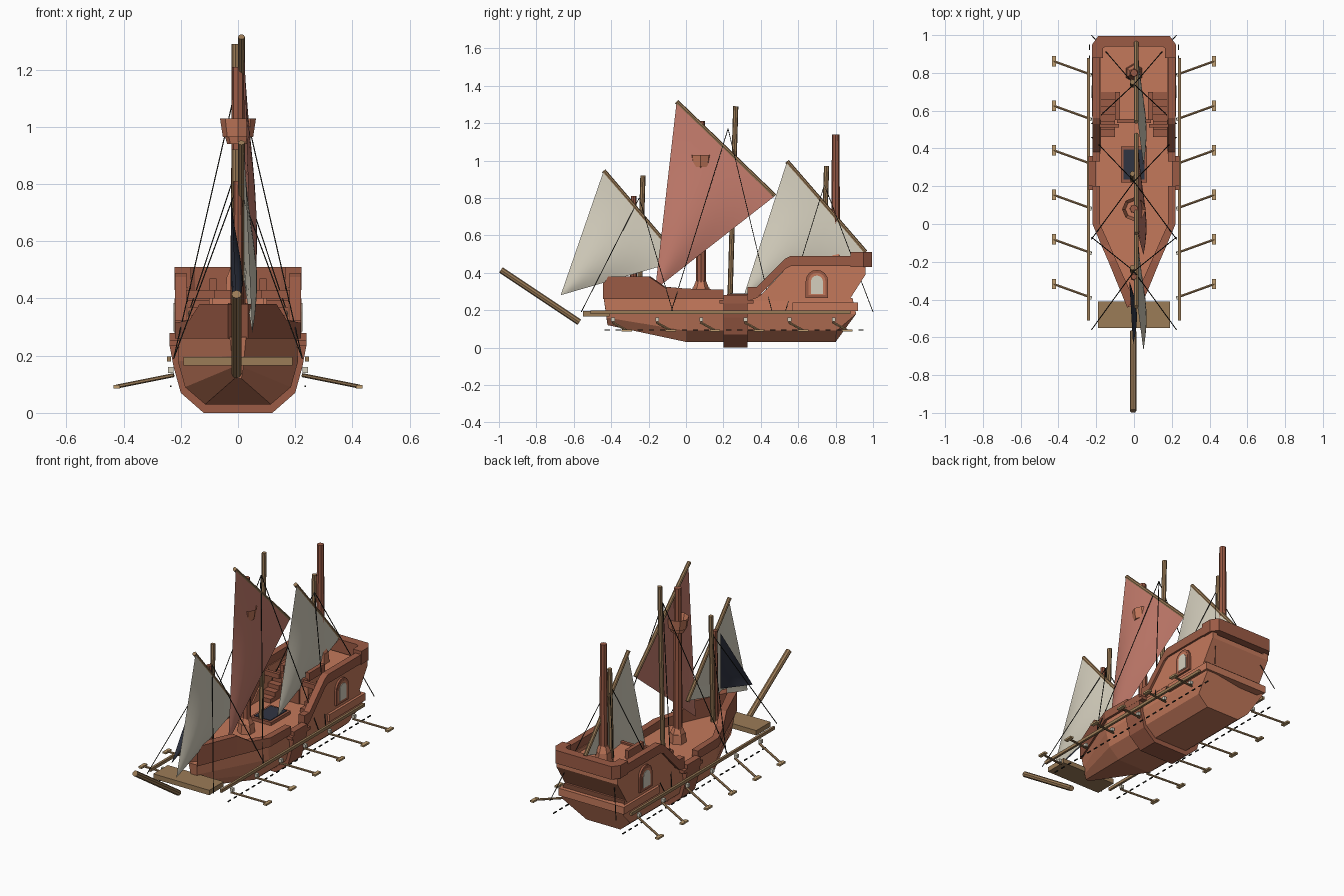
import bpy, bmesh, math
from mathutils import Vector

cube = bpy.data.objects.get("Cube")
if cube:
    bpy.data.objects.remove(cube, do_unlink=True)


def material(name, rgb):
    m = bpy.data.materials.new(name)
    m.use_nodes = True
    m.diffuse_color = (*rgb, 1)
    m.node_tree.nodes["Principled BSDF"].inputs["Base Color"].default_value = (*rgb, 1)
    return m


PLANK = material("orange planking", (.55, .19, .105))
TRIM = material("dark red wood", (.33, .105, .06))
SPAR = material("brown spar wood", (.33, .2, .095))
BLADE = material("pale wood", (.52, .34, .16))
CREAM = material("cream cloth", (.66, .62, .51))
RED = material("salmon cloth", (.55, .2, .15))
NAVY = material("dark navy", (.03, .035, .055))
ROPE = material("black rope", (.02, .02, .015))


def finish(name, bm, mat, mirror=False, smooth=False):
    bmesh.ops.recalc_face_normals(bm, faces=bm.faces)
    me = bpy.data.meshes.new(name)
    bm.to_mesh(me)
    bm.free()
    me.materials.append(mat)
    ob = bpy.data.objects.new(name, me)
    bpy.context.collection.objects.link(ob)
    if smooth:
        me.shade_smooth()
    if mirror:
        ob.modifiers.new("mirror", 'MIRROR').use_clip = True
    return ob


def loft(name, rings, mat, mirror=False):
    """Skin closed rings of points and cap both ends."""
    bm = bmesh.new()
    vs = [[bm.verts.new(p) for p in r] for r in rings]
    n = len(rings[0])
    for a, b in zip(vs, vs[1:]):
        for i in range(n):
            bm.faces.new((a[i], a[(i + 1) % n], b[(i + 1) % n], b[i]))
    bm.faces.new(vs[0])
    bm.faces.new(vs[-1][::-1])
    return finish(name, bm, mat, mirror)


def slab(name, profile, x0, x1, mat, mirror=False):
    """Side outline of (y, z) points, extruded across x."""
    return loft(name, [[(x, y, z) for y, z in profile] for x in (x0, x1)], mat, mirror)


def box(name, x, y, z, mat, mirror=False):
    return slab(name, [(y[0], z[0]), (y[1], z[0]), (y[1], z[1]), (y[0], z[1])], *x, mat, mirror)


def rod(name, a, b, r, mat, r2=None, sides=8, mirror=False):
    a, b = Vector(a), Vector(b)
    bm = bmesh.new()
    bmesh.ops.create_cone(bm, cap_ends=True, segments=sides, radius1=r,
                          radius2=r if r2 is None else r2, depth=(b - a).length)
    bm.transform((b - a).to_track_quat('Z', 'Y').to_matrix().to_4x4())
    bmesh.ops.translate(bm, verts=bm.verts, vec=(a + b) / 2)
    return finish(name, bm, mat, mirror)


def both(half):
    return half + [(-x, y, z) for x, y, z in reversed(half)]


# Hull: faceted, pointed bow and raked transom
bow = [(.012, -.42, .12), (.018, -.425, .16), (.022, -.43, .2), (.028, -.44, .265)]
waist = [(.115, 0, .03), (.185, 0, .09), (.21, 0, .18), (.205, 0, .265)]
stern = [(.115, .8, .03), (.185, .805, .09), (.21, .91, .18), (.205, .89, .265)]
loft("hull", [both(bow), both(waist), both(stern)], PLANK)

# Wide frame around the midship hull
rib = [(.12, 0), (.2, .07), (.225, .16), (.24, .24), (.24, .28), (.2, .28), (.2, .2)]
loft("midship_frame", [both([(x, y, z) for x, z in rib]) for y in (.2, .33)], TRIM)
box("midship_cap", (.2, .24), (.18, .36), (.235, .255), TRIM, True)

# Stern castle, side walls and side ledges
slab("stern_castle", [(.55, .25), (.87, .25), (.96, .39), (.96, .42), (.55, .42)], -.09, .09, PLANK)
slab("stern_castle_rear", [(.7, .25), (.87, .25), (.96, .39), (.96, .42), (.7, .42)], .09, .195, PLANK, True)
slab("castle_side", [(.34, .25), (.87, .25), (.96, .39), (.96, .44), (.55, .44), (.4, .28)],
     .175, .208, PLANK, True)
box("stern_ledge", (.2, .222), (.57, .92), (.195, .24), PLANK, True)
box("transom_ledge", (-.222, .222), (.87, .92), (.195, .24), PLANK)


def bulwark(name, stations):
    # each station: outer x, y, inner x, y, bottom, top
    loft(name, [[(a, b, lo), (a, b, hi), (c, d, hi), (c, d, lo)]
                for a, b, c, d, lo, hi in stations], TRIM, True)


bulwark("front_bulwark", [
    (.22, .2, .18, .2, .26, .31), (.22, 0, .18, 0, .26, .315),
    (.17, -.12, .13, -.11, .26, .325), (.135, -.2, .095, -.19, .26, .38),
    (.035, -.445, 0, -.4, .26, .38)])
bulwark("stern_bulwark", [
    (.22, .33, .18, .33, .25, .325), (.22, .38, .18, .38, .265, .325),
    (.22, .53, .18, .53, .42, .475), (.22, .56, .18, .56, .435, .49),
    (.22, .88, .18, .88, .435, .49)])
bulwark("taffrail", [
    (.222, .88, .165, .88, .43, .51), (.222, .95, .165, .93, .43, .51),
    (.19, .995, .15, .94, .43, .51), (0, .995, 0, .94, .43, .51)])

# Stairs and rails up to the stern deck
for i in range(6):
    y = .46 + i * .04
    box("stair_step", (.1, .178), (y, .7), (.25, .29 + i * .026), TRIM, True)
slab("stair_rail", [(.55, .42), (.7, .42), (.7, .47), (.55, .47)], .075, .1, TRIM, True)
box("stair_newel", (.08, .18), (.51, .53), (.4, .43), TRIM, True)
box("castle_rail", (-.09, .09), (.535, .555), (.4, .43), TRIM)
box("castle_door", (-.035, .035), (.542, .552), (.265, .385), TRIM)

# Hatch
box("hatch_frame", (-.07, .07), (.22, .41), (.25, .285), TRIM)
box("hatch_opening", (-.055, .055), (.235, .395), (.28, .289), NAVY)


# Arched windows
def arch(w, z0, z1):
    arc = [math.pi * i / 8 for i in range(9)]
    return [(.7 - w, z0), (.7 + w, z0)] + [
        (.7 + w * math.cos(t), z1 - w + w * math.sin(t)) for t in arc]


slab("window_frame", arch(.06, .265, .415), .2, .22, TRIM, True)
slab("window_inset", arch(.045, .28, .4), .215, .222, PLANK, True)
slab("window_pane", arch(.032, .285, .385), .218, .225, CREAM, True)

# Masts with six-sided bases, and the slim poles beside them
for name, y, z, top, r in (("fore", -.28, .26, .81, .02), ("main", .08, .26, 1.21, .028),
                           ("mizzen", .8, .42, 1.14, .026)):
    rod(name + "_mast", (0, y, z), (0, y, top), r, TRIM, r * .75)
    if name != "fore":
        rod(name + "_mast_base", (0, y, z), (0, y, z + .06), .05, PLANK, .045, 6)
        rod(name + "_mast_collar", (0, y, z + .06), (0, y, z + .1), .042, PLANK, .026, 6)
for name, y, z, top in (("fore", -.25, .26, .92), ("main", .235, .26, 1.29), ("mizzen", .735, .42, .97)):
    rod(name + "_pole", (-.008, y, z), (-.008, y + .03 * (top - z), top), .014, SPAR)

# Crow's nest: open tapered tub
bm = bmesh.new()
bmesh.ops.create_cone(bm, cap_ends=True, segments=8, radius1=.038, radius2=.063, depth=.09)
bmesh.ops.translate(bm, verts=bm.verts, vec=(0, .078, .985))
top = [f for f in bm.faces if f.calc_center_median().z > 1.02]
bmesh.ops.inset_region(bm, faces=top, thickness=.01)
bmesh.ops.translate(bm, verts=top[0].verts, vec=(0, 0, -.065))
finish("crows_nest", bm, PLANK)


# Triangular sails hung from sloping yards
def sail(name, peak, end, foot, mat, x=.02, drift=.03, n=10):
    peak, end = Vector((x, *peak)), Vector((x, *end))
    foot = Vector((x + drift, *foot))
    bm = bmesh.new()
    rows = []
    for i in range(n + 1):
        u = i / n
        p = peak.lerp(end, u)
        rows.append([])
        for j in range(n):
            v = j / n
            q = p.lerp(foot, v)
            q.x += .03 * math.sin(math.pi * v) * math.sin(math.pi * u)
            rows[-1].append(bm.verts.new(q))
    tip = bm.verts.new(foot)
    for a, b in zip(rows, rows[1:]):
        for j in range(n - 1):
            bm.faces.new((a[j], a[j + 1], b[j + 1], b[j]))
        bm.faces.new((a[-1], tip, b[-1]))
    return finish(name, bm, mat, smooth=True)


rigs = (("fore", (-.44, .945), (-.03, .465), (-.67, .28), CREAM),
        ("main", (-.05, 1.315), (.475, .81), (-.165, .31), RED),
        ("mizzen", (.54, .995), (.96, .51), (.31, .28), CREAM))
for name, peak, end, foot, mat in rigs:
    sail(name + "_sail", peak, end, foot, mat)
    rod(name + "_yard", (.012, *peak), (.012, *end), .012, SPAR)
sail("jib", (-.3, .79), (-.3, .45), (-.64, .34), NAVY, -.025, .02)

# Bowsprit, bow platform and outboard rails
rod("bowsprit", (-.005, -.57, .135), (-.005, -.99, .415), .017, SPAR)
box("bow_platform", (-.19, .19), (-.55, -.41), (.165, .195), SPAR)
box("outboard_rail", (.234, .248), (-.51, .88), (.18, .198), SPAR, True)

# Oars, oarlocks and small pegs
for i in range(6):
    y = -.39 + i * .236
    rod("oar", (.225, y, .132), (.425, y + .072, .092), .007, SPAR, sides=6, mirror=True)
    box("oar_blade", (.413, .435), (y + .045, y + .1), (.086, .097), BLADE, True)
    box("oarlock", (.226, .244), (y - .01, y + .01), (.14, .16), CREAM, True)
    for k in range(4):
        p = y - .045 + k * .059
        box("hull_peg", (.232, .238), (p, p + .028), (.09, .096), ROPE, True)

# Rigging ropes from pole tops to the sides
for top_y, top_z, ends in ((-.25, .8, (-.56, -.07)), (.225, 1.17, (-.08, .46)),
                           (.74, .87, (.53, 1.0))):
    for y in ends:
        rod("shroud", (0, top_y, top_z), (.225, y, .19), .0025, ROPE, sides=4, mirror=True)
